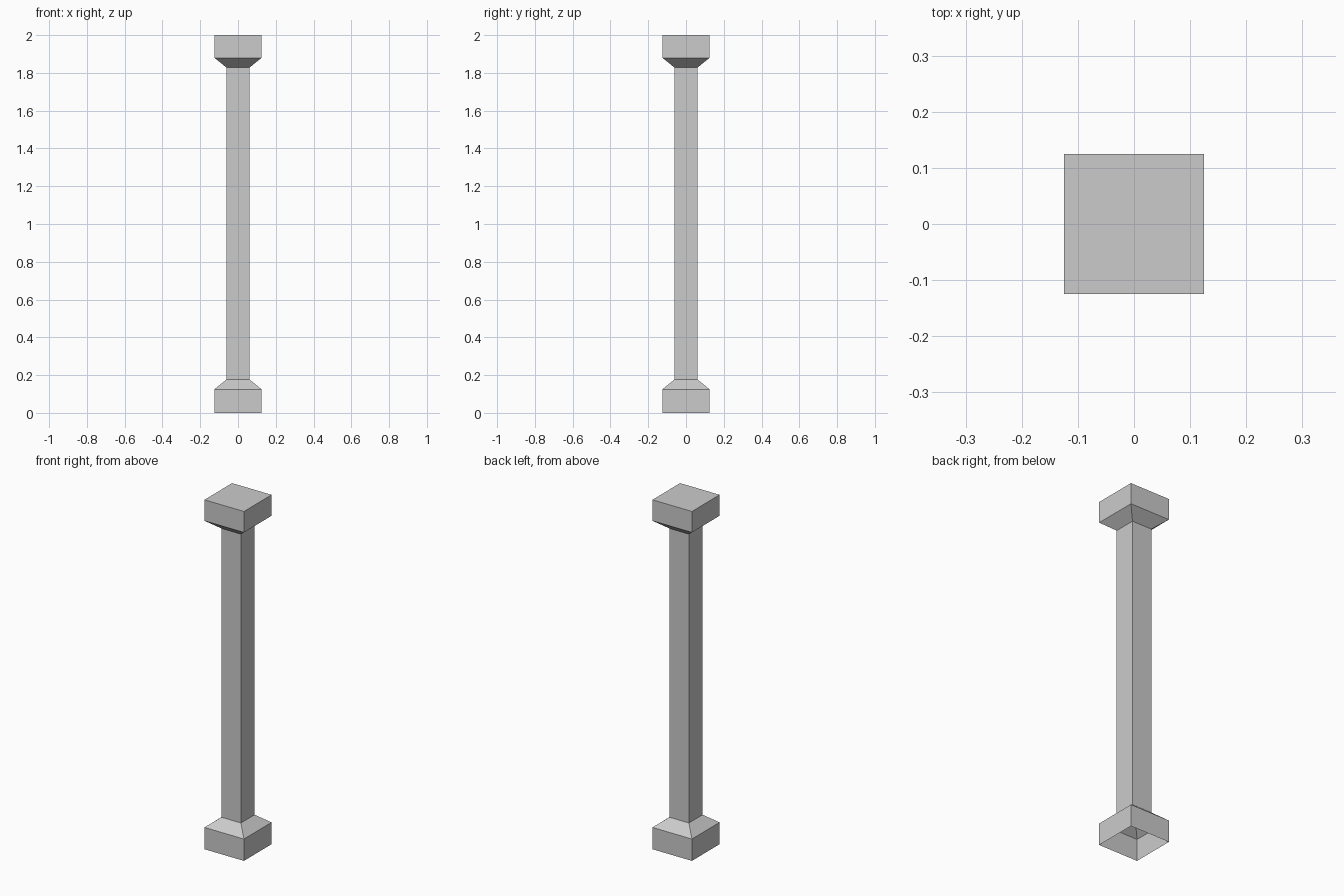
import bpy, bmesh

if "Cube" in bpy.data.objects:
    bpy.data.objects.remove(bpy.data.objects["Cube"])

WIDE, NARROW = 0.125, 0.062   # half widths of blocks and shaft


def square_shell(name, profile, cap_top=False):
    """Loft square rings given as (half width, z) pairs."""
    bm = bmesh.new()
    rings = [[bm.verts.new((sx * w, sy * w, z))
              for sx, sy in ((-1, -1), (1, -1), (1, 1), (-1, 1))]
             for w, z in profile]
    for low, high in zip(rings, rings[1:]):
        for i in range(4):
            j = (i + 1) % 4
            bm.faces.new((low[i], low[j], high[j], high[i]))
    if cap_top:
        bm.faces.new(rings[-1])
    mesh = bpy.data.meshes.new(name)
    bm.to_mesh(mesh)
    bm.free()
    obj = bpy.data.objects.new(name, mesh)
    bpy.context.collection.objects.link(obj)
    return obj


# Base block with sloped shoulder, open underneath
square_shell("base", [(WIDE, 0), (WIDE, 0.125), (NARROW, 0.176)])

# Straight square shaft
square_shell("shaft", [(NARROW, 0.176), (NARROW, 1.829)])

# Capital flaring out to a closed top block
square_shell("capital", [(NARROW, 1.829), (WIDE, 1.88), (WIDE, 2)], cap_top=True)
